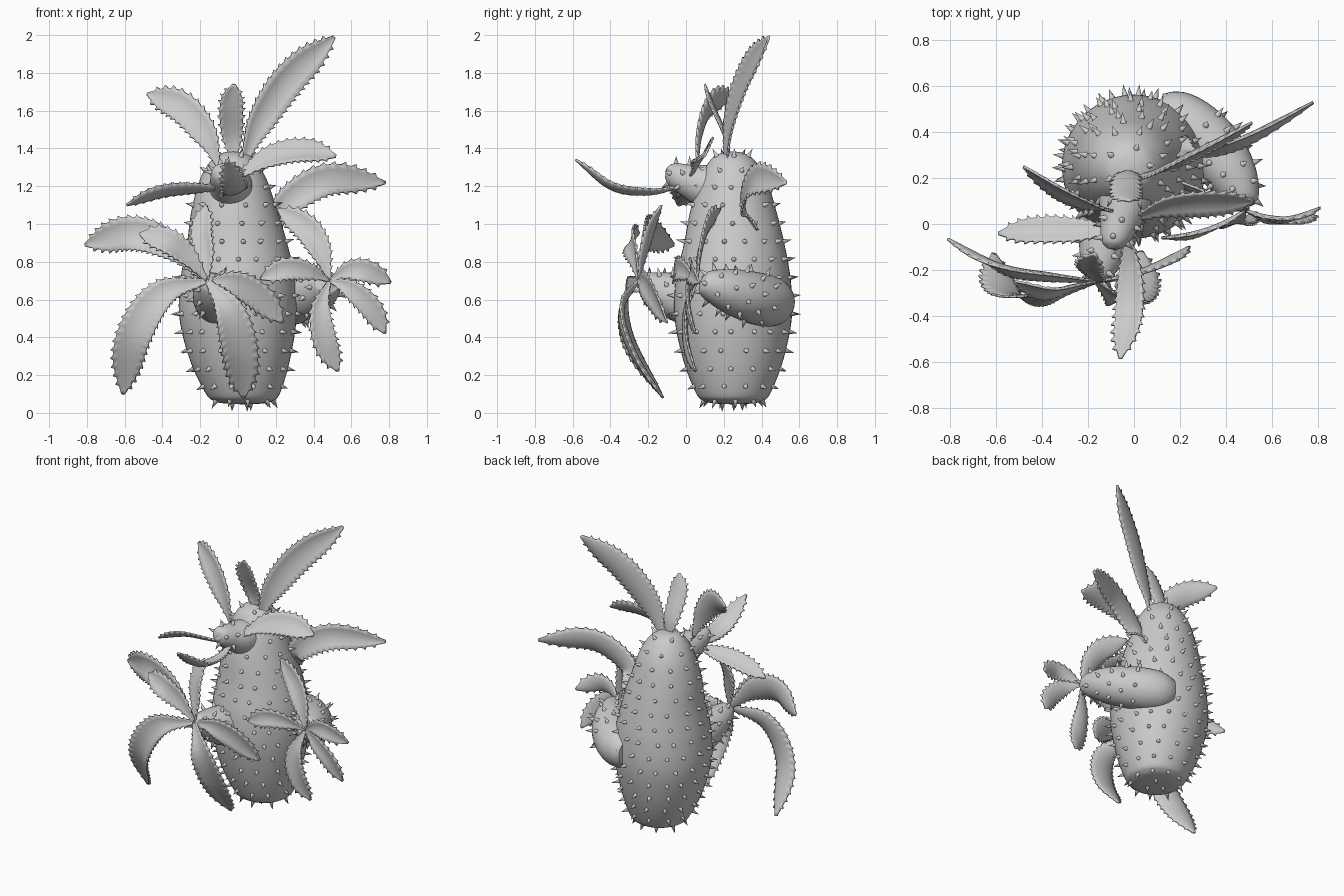
import bpy, bmesh, math, random
from mathutils import Vector

if "Cube" in bpy.data.objects:
    bpy.data.objects.remove(bpy.data.objects["Cube"])
random.seed(4)


def spline(pts, t):
    """Catmull-Rom through points (any dimension), t in 0..1."""
    P = [Vector(p) for p in pts]
    P = [P[0] * 2 - P[1]] + P + [P[-1] * 2 - P[-2]]
    n = len(pts) - 1
    i = min(int(t * n), n - 1)
    f = t * n - i
    a, b, c, d = P[i:i + 4]
    return 0.5 * (b * 2 + (c - a) * f + (a * 2 - b * 5 + c * 4 - d) * f * f
                  + (b * 3 - a - c * 3 + d) * f ** 3)


def finish(bm, name, thick=0, angle=50):
    bmesh.ops.recalc_face_normals(bm, faces=bm.faces)
    me = bpy.data.meshes.new(name)
    bm.to_mesh(me)
    bm.free()
    ob = bpy.data.objects.new(name, me)
    bpy.context.collection.objects.link(ob)
    if thick:
        m = ob.modifiers.new("thickness", 'SOLIDIFY')
        m.thickness, m.offset = thick, 0
    bpy.ops.object.select_all(action='DESELECT')
    ob.select_set(True)
    bpy.context.view_layer.objects.active = ob
    bpy.ops.object.shade_smooth_by_angle(angle=math.radians(angle))
    return ob


def surface(st, ref, axis):
    """Returns S(u, v): a tube along stations (x, y, z, radius)."""
    def S(u, v):
        q = spline(st, u)
        t = Vector(axis) if axis else (
            spline(st, min(u + .02, 1)) - spline(st, max(u - .02, 0))).to_3d().normalized()
        a = Vector(ref).cross(t).normalized()
        b = t.cross(a)
        return q.to_3d() + (a * math.cos(v) + b * math.sin(v)) * max(q.w, .004)
    return S


def fleshy_part(name, st, start, step, ref=(0, 0, 1), axis=None, rings=40, sides=36):
    S = surface(st, ref, axis)
    bm = bmesh.new()
    grid = [[bm.verts.new(S(i / rings, j / sides * math.tau)) for j in range(sides)]
            for i in range(rings + 1)]
    for r0, r1 in zip(grid, grid[1:]):
        for j in range(sides):
            k = (j + 1) % sides
            bm.faces.new((r0[j], r0[k], r1[k], r1[j]))
    bm.faces.new(grid[0])
    bm.faces.new(grid[-1])
    finish(bm, name)
    # rows of conical spines following the surface
    bm = bmesh.new()
    walked, row = step * .5, 0
    for i in range(int(start * 300), 297):
        u = i / 300
        walked += (S(u + 1 / 300, 0) - S(u, 0)).length
        if walked < step:
            continue
        walked, row = 0, row + 1
        n = max(3, round(math.tau * spline(st, u).w / (step * 1.2)))
        for j in range(n):
            v = (j + row % 2 / 2 + random.uniform(-.12, .12)) / n * math.tau
            p = S(u, v)
            nrm = (S(u, v + .01) - p).cross(S(u + .003, v) - p).normalized()
            if nrm.dot(p - spline(st, u + .0001).to_3d()) < 0:
                nrm.negate()
            q = nrm.to_track_quat('Z', 'Y')
            h = random.uniform(.036, .05)
            tip = bm.verts.new(p + nrm * h)
            ring = [bm.verts.new(p - nrm * .006 + q @ Vector((.015 * math.cos(a), .015 * math.sin(a), 0)))
                    for a in [k * math.tau / 8 for k in range(8)]]
            for k in range(8):
                bm.faces.new((ring[k], ring[(k + 1) % 8], tip))
            bm.faces.new(ring)
    finish(bm, name + "_spines")


def leaf(name, pts, w, normal=(0, -1, 0)):
    """Cupped blade along a curve, with small teeth along both edges."""
    length = sum((Vector(b) - Vector(a)).length for a, b in zip(pts, pts[1:]))
    n = 2 * max(8, round(length / .04))
    prof = [(r, 0) for r in (.14, .42, .8, .98, 1, .82, .1)]
    bm = bmesh.new()
    rows, frames = [], []
    for i in range(n + 1):
        t = i / n
        c = spline(pts, t)
        tan = (spline(pts, min(t + .02, 1)) - spline(pts, max(t - .02, 0))).normalized()
        side = tan.cross(Vector(normal)).normalized()
        up = side.cross(tan)
        hw = w / 2 * spline(prof, t).x
        rows.append([bm.verts.new(c + side * hw * s + up * hw * .25 * s * s)
                     for s in (-1, -.66, -.33, 0, .33, .66, 1)])
        frames.append((side, tan))
    for a, b in zip(rows, rows[1:]):
        for j in range(6):
            bm.faces.new((a[j], a[j + 1], b[j + 1], b[j]))
    for i in range(3, n - 1, 2):
        side, tan = frames[i]
        for j, s in ((0, -1), (6, 1)):
            a, b = rows[i][j], rows[i + 1][j]
            bm.faces.new((a, b, bm.verts.new((a.co + b.co) / 2 + side * s * .014 + tan * .01)))
    finish(bm, name, .011)


# main body
fleshy_part("cactus_trunk", [
    (.03, .25, .045, .004), (.03, .25, .05, .1), (.028, .25, .065, .16), (.025, .25, .11, .2),
    (.01, .25, .28, .265), (0, .25, .5, .31), (0, .25, .7, .305), (-.005, .255, .9, .265),
    (-.02, .25, 1.08, .225), (-.025, .25, 1.24, .175), (-.025, .245, 1.34, .115),
    (-.025, .245, 1.375, .06), (-.025, .245, 1.385, .004)],
    .01, .095, ref=(0, 1, 0), axis=(0, 0, 1), rings=72, sides=48)

# side arms and head bud
fleshy_part("right_arm", [
    (.1, .47, .59, .1), (.2, .44, .59, .135), (.33, .34, .615, .135), (.42, .22, .65, .115),
    (.475, .115, .68, .075), (.485, .085, .69, .04), (.487, .078, .693, .004)], .25, .085)
fleshy_part("left_arm", [
    (-.08, .08, .58, .13), (-.11, -.03, .61, .13), (-.14, -.14, .65, .1),
    (-.16, -.225, .69, .058), (-.163, -.25, .7, .03), (-.164, -.258, .703, .004)], .25, .075)
fleshy_part("head_bud", [
    (-.03, .2, 1.17, .12), (-.04, .1, 1.2, .115), (-.065, 0, 1.235, .085),
    (-.085, -.07, 1.265, .06), (-.09, -.1, 1.275, .035), (-.09, -.108, 1.277, .004)], .35, .075)

# leaves around the head: path, width, facing
head = [
    ([(-.1, .06, 1.3), (-.17, .08, 1.47), (-.3, .14, 1.62), (-.48, .25, 1.69)], .15, (-.2, -1, .2)),
    ([(-.02, .23, 1.3), (-.03, .22, 1.45), (-.035, .15, 1.62), (-.02, .1, 1.74)], .12, (0, -1, -.2)),
    ([(.02, .21, 1.3), (.11, .24, 1.53), (.27, .32, 1.77), (.51, .44, 1.99)], .17, (.4, -1, .1)),
    ([(-.01, .02, 1.24), (.15, .08, 1.34), (.33, .1, 1.38), (.52, .1, 1.36)], .15, (0, -.75, .65)),
    ([(.22, .38, .97), (.24, .31, 1.09), (.46, .37, 1.23), (.78, .53, 1.22)], .16, (.2, -1, .2)),
    ([(-.06, -.02, 1.19), (-.22, -.03, 1.18), (-.4, -.03, 1.16), (-.59, -.04, 1.1)], .12, (-.1, .55, 1)),
    ([(-.03, -.02, 1.2), (-.015, -.2, 1.16), (-.02, -.4, 1.19), (-.06, -.585, 1.34)], .12, (-.3, .3, 1)),
]
# leaves of the left rosette
L = (-.163, -.25, .7)
left = [
    ([L, (-.36, -.22, .88), (-.57, -.18, .95), (-.81, -.065, .89)], .17, (.1, -1, .1)),
    ([L, (-.27, -.27, .83), (-.38, -.29, .91), (-.52, -.25, .95)], .13, (.2, -1, .3)),
    ([L, (-.4, -.31, .63), (-.55, -.29, .4), (-.61, -.13, .1)], .18, (-.2, -1, .1)),
    ([L, (-.05, -.33, .55), (.01, -.27, .33), (.03, -.12, .08)], .18, (0, -1, .1)),
    ([L, (-.03, -.22, .69), (.1, -.17, .62), (.24, -.1, .48)], .14, (.1, -1, .1)),
    ([L, (-.17, -.22, .83), (-.19, -.18, .96), (-.17, -.13, 1.1)], .11, (-.4, -1, .1)),
]
# leaves of the right rosette
R = (.485, .06, .7)
right = [
    ([R, (.44, .08, .85), (.36, .12, .98), (.21, .18, 1.08)], .13, (.1, -1, 0)),
    ([R, (.37, 0, .75), (.25, -.04, .76), (.12, -.06, .71)], .11, (0, -1, .1)),
    ([R, (.58, .035, .75), (.68, .03, .75), (.81, .07, .69)], .11, (0, -1, .1)),
    ([R, (.59, .02, .66), (.7, .02, .56), (.78, .05, .42)], .11, (0, -1, 0)),
    ([R, (.435, .01, .55), (.46, .01, .38), (.53, .05, .22)], .12, (.1, -1, 0)),
]
for group, items in (("head", head), ("left", left), ("right", right)):
    for i, (pts, w, nrm) in enumerate(items, 1):
        leaf(f"{group}_leaf_{i}", pts, w, nrm)
